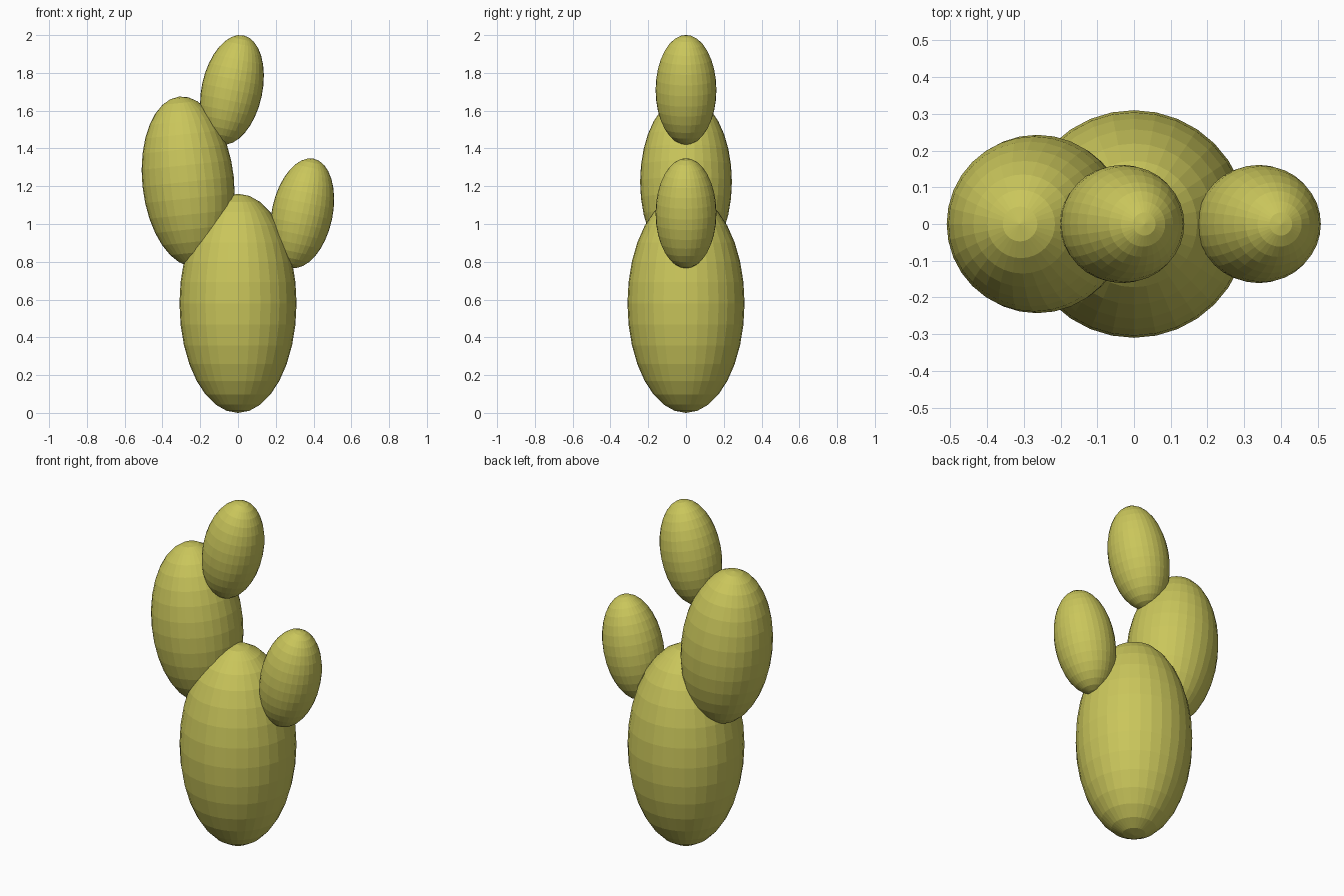
import bpy, math

if "Cube" in bpy.data.objects:
    bpy.data.objects.remove(bpy.data.objects["Cube"])

# One flat colour for the whole plant
green = bpy.data.materials.new("olive_yellow")
green.diffuse_color = (0.59, 0.565, 0.105, 1)
green.use_nodes = True
green.node_tree.nodes["Principled BSDF"].inputs["Base Color"].default_value = green.diffuse_color


def pad(name, centre, radius, half_length, tilt):
    """Faceted ellipsoid, long axis leaning toward +x by tilt degrees."""
    bpy.ops.mesh.primitive_uv_sphere_add(
        segments=32, ring_count=16, radius=1, location=centre,
        rotation=(0, math.radians(tilt), 0))
    obj = bpy.context.object
    obj.name = name
    obj.scale = (radius, radius, half_length)
    obj.data.materials.append(green)
    bpy.ops.object.shade_flat()
    return obj


# Trunk
pad("trunk", (0, 0, 0.58), 0.31, 0.58, 0)
# Large left pad with a small pad growing from its top
pad("left_pad", (-0.264, 0, 1.224), 0.243, 0.453, -6)
pad("top_pad", (-0.032, 0, 1.71), 0.161, 0.295, 12)
# Small right pad
pad("right_pad", (0.34, 0, 1.057), 0.161, 0.295, 12)
